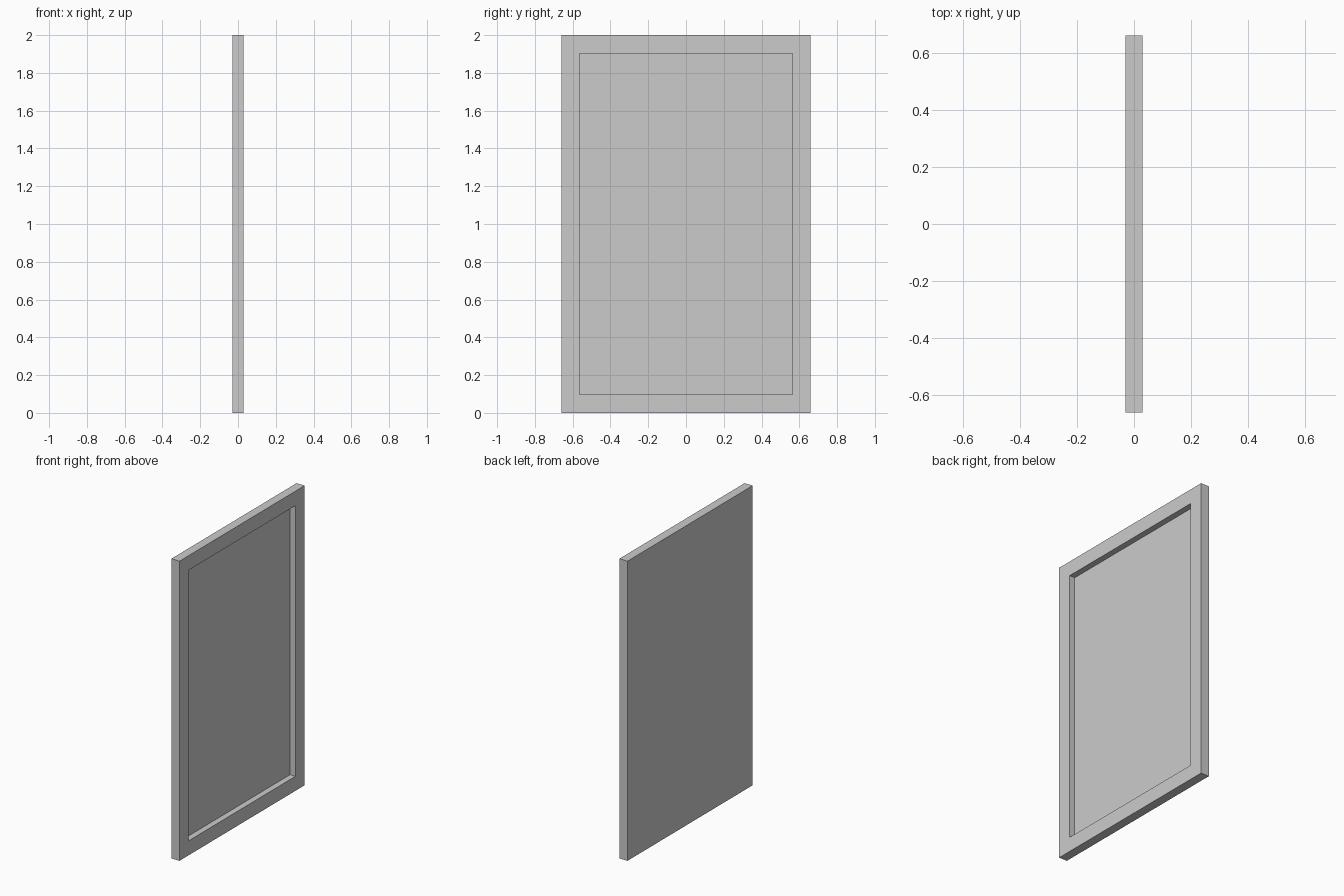
import bpy
import bmesh
from mathutils import Vector

cube = bpy.data.objects.get("Cube")
if cube:
    bpy.data.objects.remove(cube, do_unlink=True)

THICKNESS, WIDTH, HEIGHT = 0.06, 1.32, 2.0
BORDER, DEPTH = 0.097, 0.04

# Plain grey finish
grey = bpy.data.materials.new("light_grey")
grey.use_nodes = True
colour = (0.6, 0.6, 0.6, 1)
grey.diffuse_color = colour
grey.node_tree.nodes["Principled BSDF"].inputs["Base Color"].default_value = colour

# Slab standing on the ground
bm = bmesh.new()
bmesh.ops.create_cube(bm, size=1)
bmesh.ops.scale(bm, vec=(THICKNESS, WIDTH, HEIGHT), verts=bm.verts)
bmesh.ops.translate(bm, vec=(0, 0, HEIGHT / 2), verts=bm.verts)

# Raised border around a straight-sided recess on the left (+x) face
bm.normal_update()
panel = max(bm.faces, key=lambda f: f.normal.x)
bmesh.ops.inset_region(bm, faces=[panel], thickness=BORDER, use_even_offset=True)
floor = bmesh.ops.extrude_discrete_faces(bm, faces=[panel])["faces"][0]
bmesh.ops.translate(bm, vec=Vector((-DEPTH, 0, 0)), verts=floor.verts)
bmesh.ops.recalc_face_normals(bm, faces=bm.faces)

mesh = bpy.data.meshes.new("framed_panel")
bm.to_mesh(mesh)
bm.free()
mesh.materials.append(grey)
bpy.context.collection.objects.link(bpy.data.objects.new("framed_panel", mesh))
